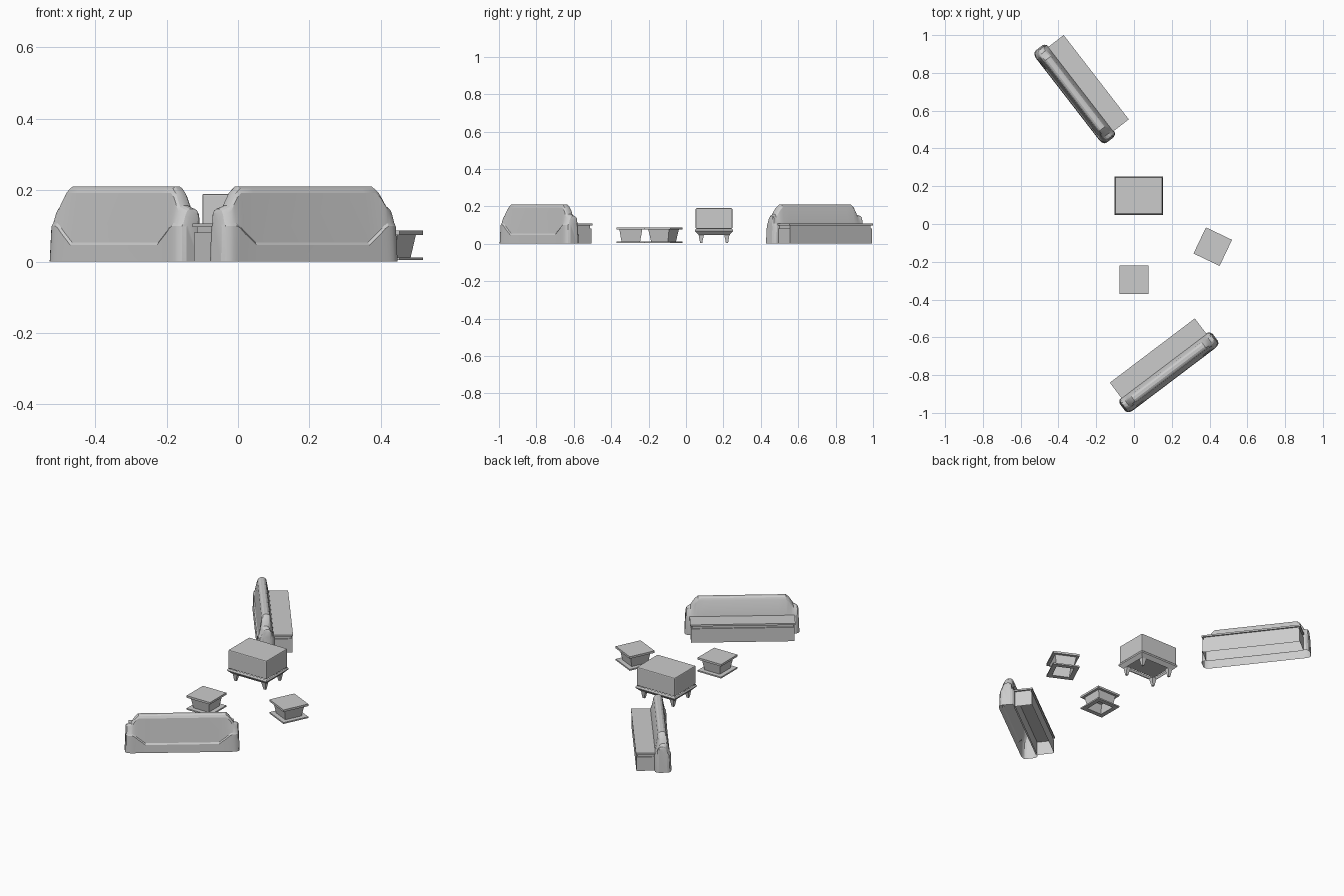
import bpy, math
from mathutils import Matrix

if "Cube" in bpy.data.objects:
    bpy.data.objects.remove(bpy.data.objects["Cube"])


def loft(name, rings, place, caps=(True, True), wrap=True, smooth=0, bevel=0):
    """Skin a list of equal-length rings; wrap=False leaves each ring open."""
    n = len(rings[0])
    verts = [p for r in rings for p in r]
    faces = []
    for i in range(len(rings) - 1):
        for j in range(n if wrap else n - 1):
            k = (j + 1) % n
            faces.append((i * n + j, i * n + k, (i + 1) * n + k, (i + 1) * n + j))
    if caps[0]:
        faces.append(tuple(reversed(range(n))))
    if caps[1]:
        faces.append(tuple(range((len(rings) - 1) * n, len(rings) * n)))
    me = bpy.data.meshes.new(name)
    me.from_pydata(verts, [], faces)
    if smooth:
        me.shade_smooth()
        me.set_sharp_from_angle(angle=math.radians(smooth))
    ob = bpy.data.objects.new(name, me)
    ob.matrix_world = place
    bpy.context.collection.objects.link(ob)
    if bevel:
        m = ob.modifiers.new("edge", 'BEVEL')
        m.width, m.segments = bevel, 2
    return ob


def rect(hx, hy, z, cy=0, cx=0):
    return [(cx - hx, cy - hy, z), (cx + hx, cy - hy, z),
            (cx + hx, cy + hy, z), (cx - hx, cy + hy, z)]


def at(x, y, deg=0):
    return Matrix.Translation((x, y, 0)) @ Matrix.Rotation(math.radians(deg), 4, 'Z')


def back_section(u, h, c, b, f):
    """Backrest slice: height h, back crease height c, back and front depth b, f."""
    lean = b + 0.006 + 0.11 * (h - 0.1)
    prof = [(b, 0), (b + .003, c - .004), (b + .009, c + .004),
            (lean + .006, h - .017), (lean + .013, h - .005), (lean + .022, h),
            (lean + .038, h), (lean + .047, h - .005), (lean + .054, h - .017),
            (f - .004, 0.107), (f, 0.09), (f, 0)]
    return [(u * (1 + 0.03 * (1 - z / 0.21)), min(v, f), z) for v, z in prof]


def sofa(tag, place):
    # wrap-around back shell with low stepped arms, open underneath
    half = [(.299, .138, .100, -.168, -.122), (.294, .148, .103, -.180, -.110),
            (.284, .153, .104, -.187, -.102), (.273, .158, .104, -.190, -.100),
            (.262, .178, .104, -.191, -.100), (.250, .197, .097, -.191, -.100),
            (.235, .210, .083, -.191, -.100), (.193, .210, .050, -.191, -.100)]
    slices = [back_section(-u, *p) for u, *p in half]
    slices += [back_section(u, *p) for u, *p in reversed(half)]
    loft(tag + "_backrest", slices, place, wrap=False, smooth=22)
    # seat: hollow base, recessed band, thin overhanging cushion
    loft(tag + "_base", [rect(.278, .052, 0, -.055), rect(.278, .052, .082, -.055)],
         place, caps=(False, True))
    loft(tag + "_band", [rect(.272, .05, .082, -.059), rect(.272, .05, .097, -.059)],
         place, caps=(False, False))
    loft(tag + "_cushion", [rect(.282, .058, .097, -.058), rect(.282, .058, .107, -.058)], place)


def side_table(tag, place):
    h = 0.0765
    loft(tag + "_top", [rect(h, h, .075), rect(h, h, .087)], place)
    loft(tag + "_pedestal", [rect(.05, .05, .012), rect(.061, .061, .075)], place,
         caps=(False, False))
    # ring-shaped foot plate
    loft(tag + "_foot", [rect(.05, .05, .004), rect(h, h, .004), rect(h, h, .012),
                         rect(.05, .05, .012), rect(.05, .05, .004)], place, caps=(False, False))


sofa("front_sofa", at(.097, -.67, 37.1))
sofa("rear_sofa", at(-.2, .777, -52.3))
side_table("near_table", at(0, -.295))
side_table("corner_table", at(.417, -.12, -25.5))

# ottoman: padded block, lip, tapered apron and four pointed legs
mid = at(.025, .15)
loft("ottoman_cushion", [rect(.125, .098, .08), rect(.125, .098, .19)], mid, bevel=.005)
loft("ottoman_apron", [rect(.110, .083, .047), rect(.129, .102, .067), rect(.129, .102, .073),
                       rect(.125, .098, .08)], mid, caps=(False, False))
for sx in (-1, 1):
    for sy in (-1, 1):
        loft("ottoman_leg",
             [rect(.006, .006, .005, sy * .069, sx * .095), rect(.009, .009, .022, sy * .069, sx * .095),
              rect(.015, .015, .052, sy * .068, sx * .093)], mid)
